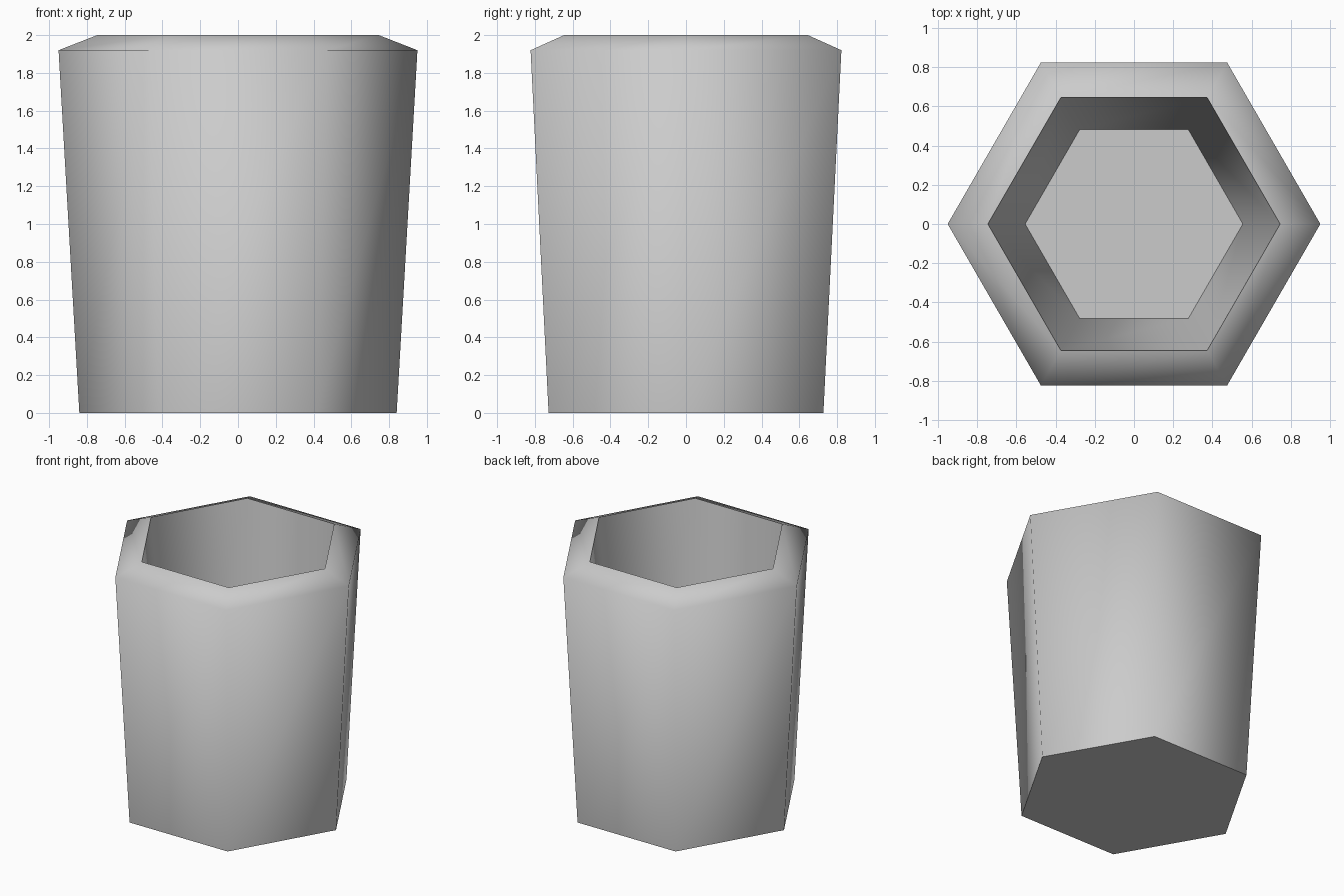
import bpy
import bmesh
from math import cos, sin, pi, radians

SIDES = 6

cube = bpy.data.objects.get("Cube")
if cube:
    bpy.data.objects.remove(cube, do_unlink=True)

# Single plain grey material
grey = bpy.data.materials.new("light_grey")
grey.use_nodes = True
color = (0.6, 0.6, 0.6, 1.0)
grey.diffuse_color = color
grey.node_tree.nodes["Principled BSDF"].inputs["Base Color"].default_value = color

# Cup profile as (radius, height): foot, shoulder, rim, inner floor
profile = [(0.84, 0.0), (0.95, 1.92), (0.745, 2.0), (0.555, 0.15)]

bm = bmesh.new()
rings = [[bm.verts.new((r * cos(2 * pi * i / SIDES), r * sin(2 * pi * i / SIDES), z))
          for i in range(SIDES)] for r, z in profile]

# Walls between neighbouring rings
for low, high in zip(rings, rings[1:]):
    for i in range(SIDES):
        j = (i + 1) % SIDES
        bm.faces.new((low[i], low[j], high[j], high[i]))

# Underside and inner floor
bm.faces.new(list(reversed(rings[0])))
bm.faces.new(rings[-1])

mesh = bpy.data.meshes.new("hexagonal_cup")
bm.to_mesh(mesh)
bm.free()
mesh.materials.append(grey)
cup = bpy.data.objects.new("hexagonal_cup", mesh)
bpy.context.collection.objects.link(cup)

# Smooth walls and shoulder, crisp foot, rim and floor edges
bpy.ops.object.select_all(action="DESELECT")
cup.select_set(True)
bpy.context.view_layer.objects.active = cup
bpy.ops.object.shade_smooth_by_angle(angle=radians(75))
